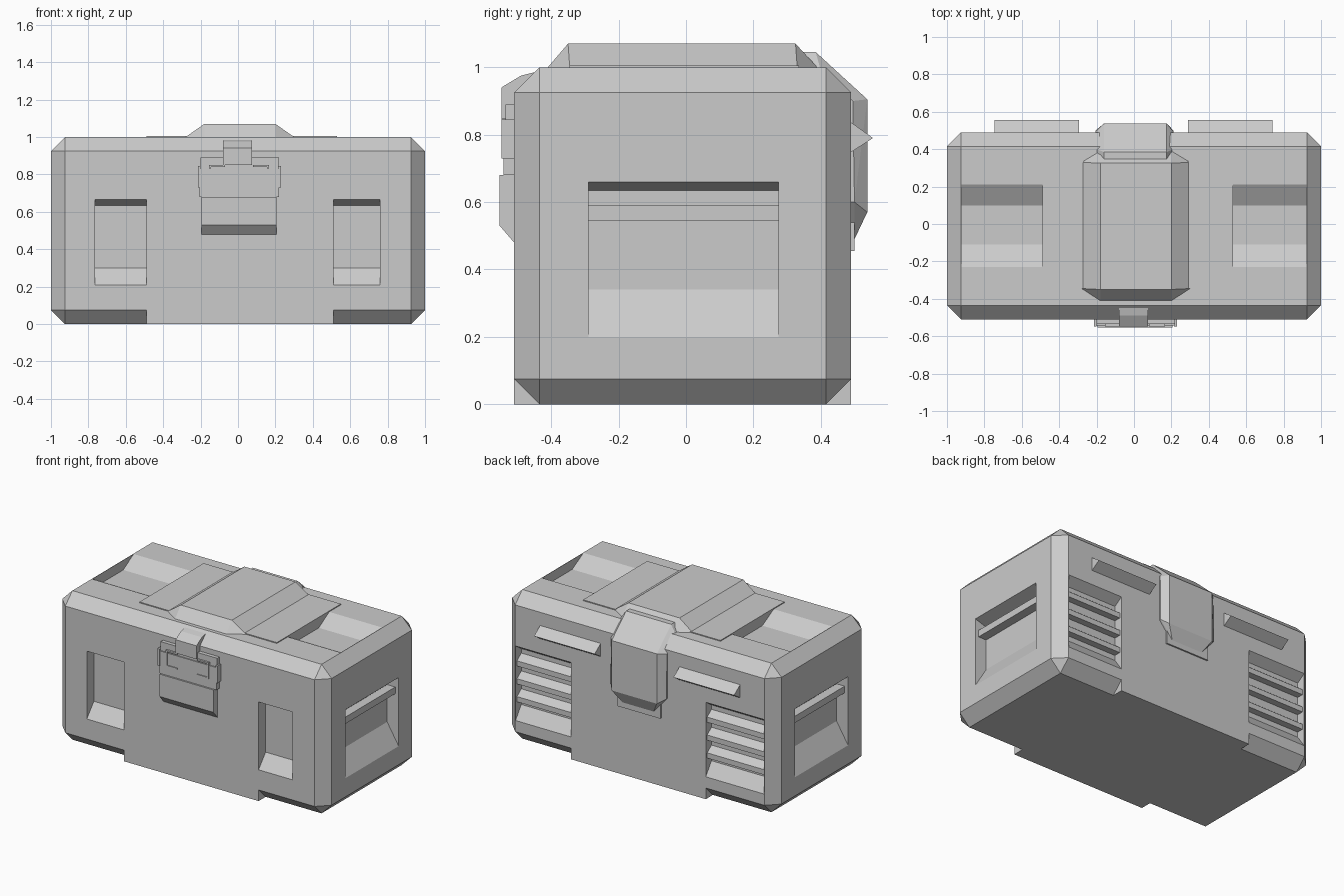
import bpy, bmesh
from mathutils import Vector

if "Cube" in bpy.data.objects:
    bpy.data.objects.remove(bpy.data.objects["Cube"])


def new_object(name, bm):
    bmesh.ops.recalc_face_normals(bm, faces=bm.faces[:])
    me = bpy.data.meshes.new(name)
    bm.to_mesh(me)
    bm.free()
    ob = bpy.data.objects.new(name, me)
    bpy.context.collection.objects.link(ob)
    return ob


def add_prism(bm, axis, profile, a, b):
    """Extrude a 2D profile along an axis: x -> (y,z), y -> (x,z)."""
    def point(p, t):
        return Vector((t, p[0], p[1])) if axis == 'x' else Vector((p[0], t, p[1]))
    lo = [bm.verts.new(point(p, a)) for p in profile]
    hi = [bm.verts.new(point(p, b)) for p in profile]
    n = len(profile)
    bm.faces.new(lo)
    bm.faces.new(hi[::-1])
    for i in range(n):
        j = (i + 1) % n
        bm.faces.new((lo[i], hi[i], hi[j], lo[j]))


def prism(name, axis, profile, a, b):
    bm = bmesh.new()
    add_prism(bm, axis, profile, a, b)
    return new_object(name, bm)


def box(name, x0, x1, y0, y1, z0, z1):
    return prism(name, 'x', [(y0, z0), (y1, z0), (y1, z1), (y0, z1)], x0, x1)


def hull(name, points):
    bm = bmesh.new()
    for p in points:
        bm.verts.new(p)
    res = bmesh.ops.convex_hull(bm, input=bm.verts[:])
    junk = [v for v in bm.verts if not v.link_faces]
    bmesh.ops.delete(bm, geom=junk, context='VERTS')
    bmesh.ops.dissolve_limit(bm, angle_limit=0.02, verts=bm.verts[:], edges=bm.edges[:])
    return new_object(name, bm)


# Main case with chamfered edges
bm = bmesh.new()
add_prism(bm, 'x', [(-.51, 0), (.49, 0), (.49, 1), (-.51, 1)], -1, 1)
bmesh.ops.bevel(bm, geom=bm.edges[:], offset=.075, segments=1, affect='EDGES')
case = new_object("case_body", bm)

# Recess cutters, gathered in one mesh
bm = bmesh.new()
# front pockets
pocket = [(-.6, .21), (-.51, .21), (-.435, .30), (-.435, .635), (-.51, .665), (-.6, .665)]
add_prism(bm, 'x', pocket, -.765, -.49)
add_prism(bm, 'x', pocket, .51, .76)
# side handle recesses
for s in (-1, 1):
    side = [(1.1, .20), (1, .20), (.915, .34), (.915, .635), (1, .66), (1.1, .66)]
    add_prism(bm, 'y', [(s * x, z) for x, z in side], -.29, .275)
# top grooves
groove = [(-.23, 1), (-.11, .935), (.10, .935), (.21, 1), (.21, 1.1), (-.23, 1.1)]
add_prism(bm, 'x', groove, -.922, -.49)
add_prism(bm, 'x', groove, .53, .922)
# louvred vents at the back
vent = [(.6, .15), (.49, .15), (.43, .235)]
for z in (.27, .39, .51):
    vent += [(.43, z), (.475, z), (.475, z + .035), (.43, z + .07)]
vent += [(.43, .61), (.49, .65), (.6, .65)]
add_prism(bm, 'x', vent, -.922, -.49)
add_prism(bm, 'x', vent, .51, .922)
cutter = new_object("recess_cutter", bm)
cutter.hide_render = True

mod = case.modifiers.new("recesses", 'BOOLEAN')
mod.operation = 'DIFFERENCE'
mod.solver = 'EXACT'
mod.object = cutter
dg = bpy.context.evaluated_depsgraph_get()
mesh = bpy.data.meshes.new_from_object(case.evaluated_get(dg))
case.modifiers.clear()
case.data = mesh
bpy.data.objects.remove(cutter)

# Square feet filling the bottom chamfer in the middle
prism("front_skirt", 'x', [(-.51, 0), (-.435, 0), (-.51, .075)], -.49, .51)
prism("back_skirt", 'x', [(.49, 0), (.415, 0), (.49, .075)], -.49, .51)

# Grip bars in the side recesses
for label, s in (("left", -1), ("right", 1)):
    box(label + "_grip_bar", *sorted((s * .90, s * .975)), -.29, .275, .545, .59)

# Lid plate and raised lid centre
box("lid_plate", -.49, .53, -.345, .335, .985, 1.006)
raised = [(x, y, 1.07) for x in (-.18, .20) for y in (-.35, .325)]
raised += [(x, y, 1.0) for x in (-.28, .30) for y in (-.345, .33)]
raised += [(x, y, 1.0) for x in (-.18, .20) for y in (-.41, .39)]
hull("lid_centre", raised)

# Back strap with bevelled sides, and the thin catch below it
strap = [(x, y, z) for x in (-.16, .175)
         for y, z in ((.345, 1.045), (.385, 1.045), (.538, .905), (.538, .57))]
strap += [(x, y, z) for x in (-.205, .21)
          for y, z in ((.33, .99), (.40, .99), (.495, .90), (.50, .60), (.47, .60))]
strap += [(x, y, .49) for x in (-.11, .12) for y in (.47, .50)]
hull("back_strap", strap)
box("back_catch", -.16, .16, .48, .50, .455, .62)

# Wedge bars at the back
wedge = [(.485, .745), (.555, .79), (.485, .84)]
prism("back_bar_left", 'x', wedge, -.745, -.295)
prism("back_bar_right", 'x', wedge, .29, .74)

# Front latch: upper plate, tapered lower plate, hooked tab
box("latch_plate", -.205, .22, -.542, -.50, .68, .83)
box("latch_plate_top", -.20, .22, -.535, -.50, .83, .89)
prism("latch_lower", 'x', [(-.50, .68), (-.553, .68), (-.553, .53), (-.51, .48), (-.50, .48)],
      -.195, .205)
prism("latch_tab", 'x', [(-.50, .85), (-.548, .85), (-.548, .94), (-.49, .975), (-.45, .985),
                         (-.44, .95)], -.08, .075)

# Bracket shaped ribs and side tabs on the latch
for label, outer, inner in (("left", -.155, -.07), ("right", .165, .08)):
    s = 1 if outer < 0 else -1
    for part, z in (("lower", .74), ("upper", .84)):
        box(f"latch_rib_{label}_{part}", *sorted((outer, inner)), -.548, -.535, z, z + .01)
    box(f"latch_rib_{label}_side", *sorted((outer, outer + s * .01)), -.548, -.535, .74, .85)
box("latch_tab_left", -.215, -.20, -.548, -.50, .73, .845)
box("latch_tab_right", .215, .23, -.548, -.50, .73, .845)
